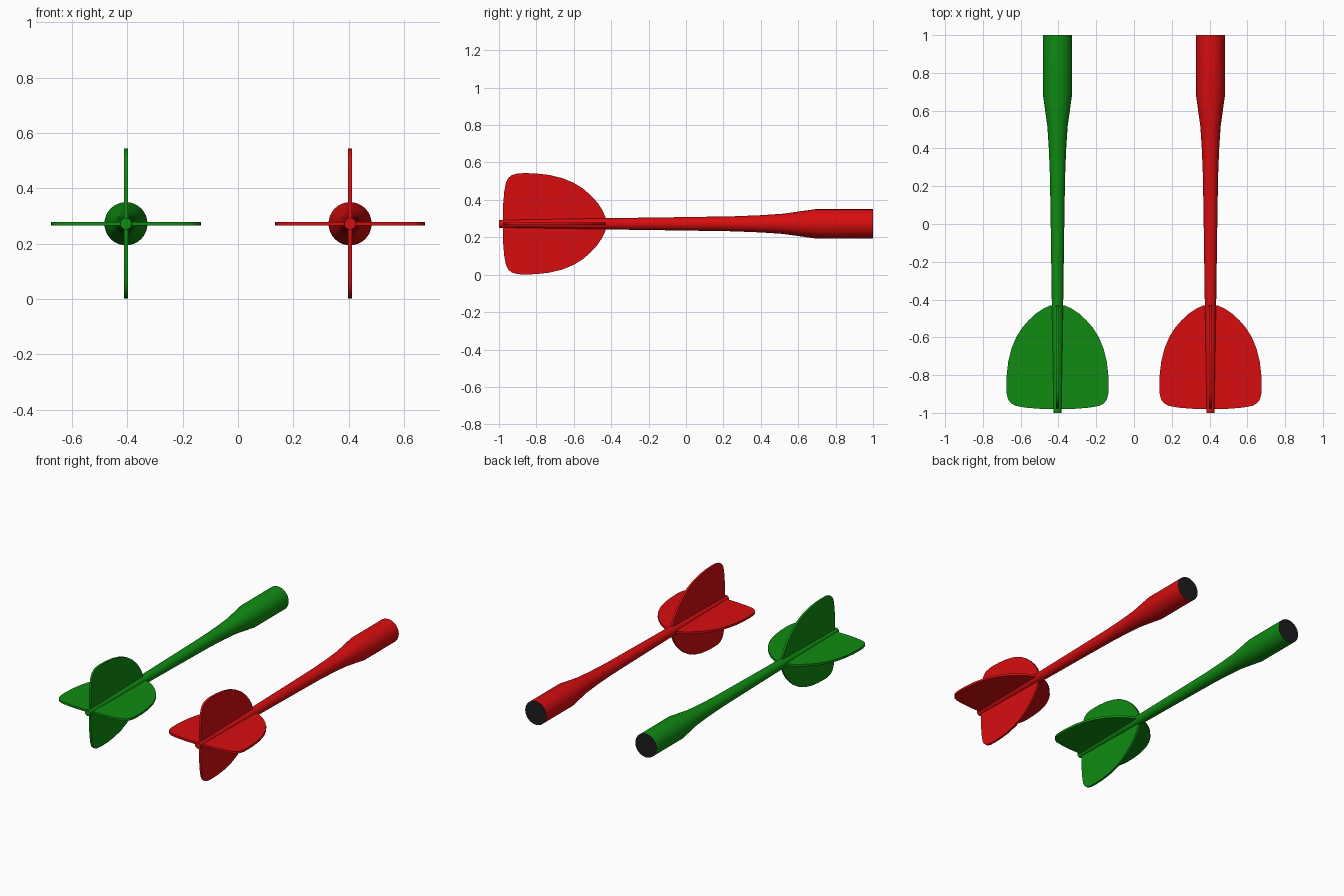
import bpy, bmesh, math
from mathutils import Matrix, Vector

if "Cube" in bpy.data.objects:
    bpy.data.objects.remove(bpy.data.objects["Cube"])

AXIS_Z = 0.272
SIDES = 32


def make_material(name, rgb):
    mat = bpy.data.materials.new(name)
    mat.diffuse_color = (*rgb, 1)
    mat.use_nodes = True
    mat.node_tree.nodes["Principled BSDF"].inputs["Base Color"].default_value = mat.diffuse_color
    return mat


red = make_material("red", (0.68, 0.004, 0.005))
green = make_material("green", (0.005, 0.26, 0.006))
black = make_material("black", (0.012, 0.012, 0.012))

# (y, radius) along the shaft, tail to tip
SHAFT = [(-1, 0.021), (-0.43, 0.030), (0, 0.036), (0.25, 0.040),
         (0.40, 0.046), (0.52, 0.054), (0.69, 0.078), (1, 0.078)]

# (y, distance from the axis) along half of a fin, nose to tail
FIN = [(-0.425, 0), (-0.432, 0.04), (-0.448, 0.075), (-0.475, 0.115), (-0.51, 0.153),
       (-0.55, 0.188), (-0.60, 0.219), (-0.66, 0.244), (-0.73, 0.261),
       (-0.80, 0.269), (-0.86, 0.271), (-0.90, 0.269), (-0.93, 0.261),
       (-0.95, 0.245), (-0.963, 0.22), (-0.972, 0.17), (-0.978, 0.10), (-0.98, 0)]


def add_object(name, bm, x, mats):
    bmesh.ops.recalc_face_normals(bm, faces=bm.faces)
    mesh = bpy.data.meshes.new(name)
    bm.to_mesh(mesh)
    bm.free()
    obj = bpy.data.objects.new(name, mesh)
    obj.location = (x, 0, AXIS_Z)
    for mat in mats:
        mesh.materials.append(mat)
    bpy.context.collection.objects.link(obj)
    bpy.ops.object.select_all(action='DESELECT')
    obj.select_set(True)
    bpy.context.view_layer.objects.active = obj
    bpy.ops.object.shade_smooth_by_angle(angle=math.radians(35))
    return obj


def shaft(name, x, mat):
    bm = bmesh.new()
    rings = []
    for y, r in SHAFT:
        rings.append([bm.verts.new((r * math.cos(a), y, r * math.sin(a)))
                      for a in (2 * math.pi * i / SIDES for i in range(SIDES))])
    for a, b in zip(rings, rings[1:]):
        for i in range(SIDES):
            j = (i + 1) % SIDES
            bm.faces.new((a[i], a[j], b[j], b[i]))
    bm.faces.new(rings[0])
    # black disc at the tip
    bm.faces.new(rings[-1]).material_index = 1
    add_object(name, bm, x, [mat, black])


def fin_pair(name, x, mat, angle, thickness=0.014):
    # one flat plate through the shaft makes two opposite fins
    outline = FIN + [(y, -r) for y, r in FIN[-2:0:-1]]
    bm = bmesh.new()
    face = bm.faces.new([bm.verts.new((r, y, -thickness / 2)) for y, r in outline])
    ext = bmesh.ops.extrude_face_region(bm, geom=[face], use_keep_orig=True)
    top = [g for g in ext["geom"] if isinstance(g, bmesh.types.BMVert)]
    bmesh.ops.translate(bm, verts=top, vec=Vector((0, 0, thickness)))
    bmesh.ops.rotate(bm, verts=bm.verts, matrix=Matrix.Rotation(angle, 3, 'Y'))
    add_object(name, bm, x, [mat])


for colour, x, mat in (("green", -0.405, green), ("red", 0.405, red)):
    shaft(colour + "_dart_shaft", x, mat)
    fin_pair(colour + "_dart_side_fins", x, mat, 0)
    fin_pair(colour + "_dart_upright_fins", x, mat, math.pi / 2)
